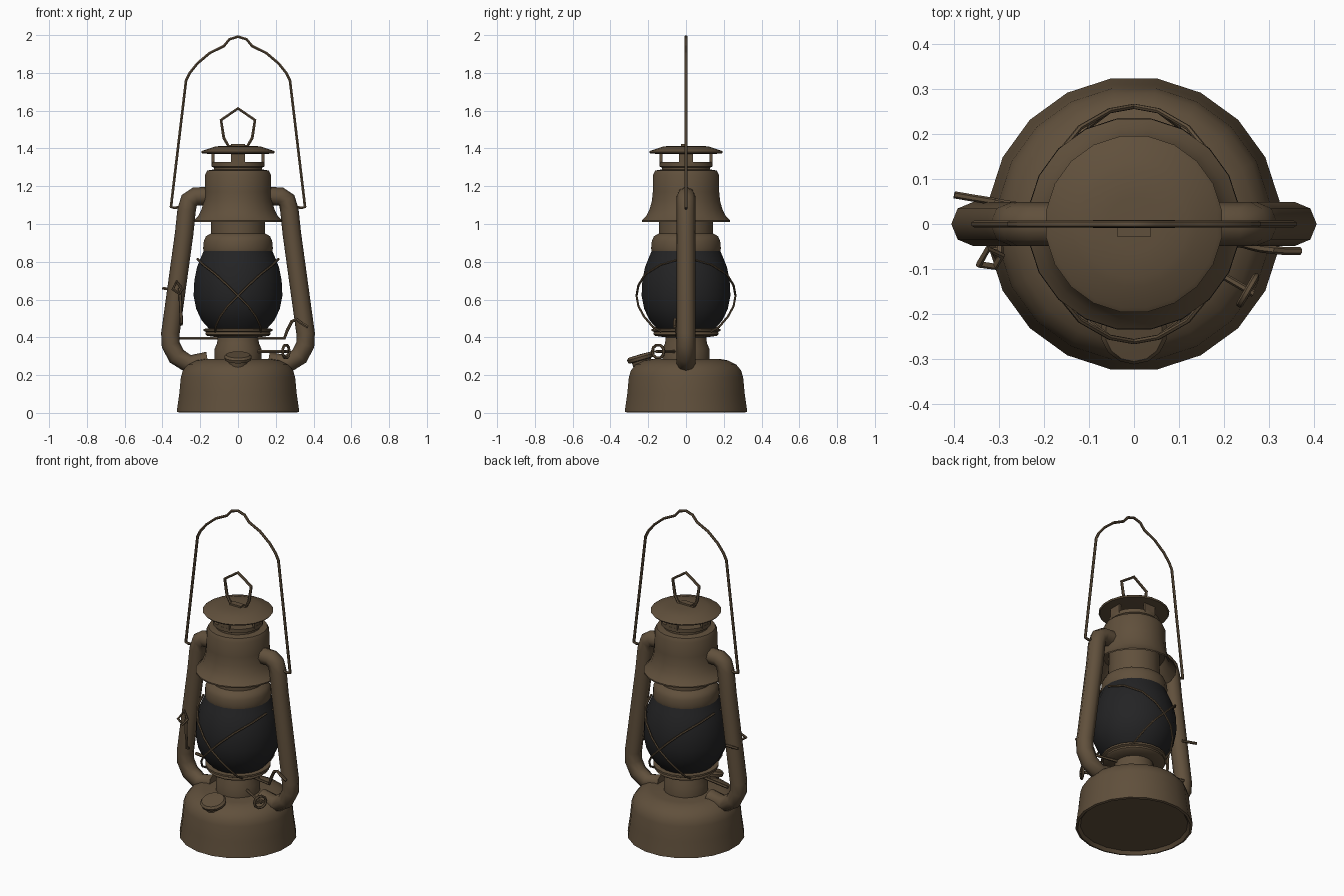
import bpy, bmesh, math
from mathutils import Vector, Matrix

if "Cube" in bpy.data.objects:
    bpy.data.objects.remove(bpy.data.objects["Cube"])


def make_mat(name, rgb):
    m = bpy.data.materials.new(name)
    m.diffuse_color = (*rgb, 1)
    m.use_nodes = True
    m.node_tree.nodes["Principled BSDF"].inputs["Base Color"].default_value = m.diffuse_color
    return m


BROWN = make_mat("aged_brown_metal", (0.118, 0.080, 0.045))
DARK = make_mat("smoked_glass", (0.017, 0.017, 0.018))


def finish(ob, mat, angle=40):
    ob.data.materials.clear()
    ob.data.materials.append(mat)
    bpy.ops.object.select_all(action='DESELECT')
    ob.select_set(True)
    bpy.context.view_layer.objects.active = ob
    bpy.ops.object.shade_smooth_by_angle(angle=math.radians(angle))
    return ob


def lathe(name, profile, mat=BROWN, n=20, matrix=None):
    """Revolve (radius, z) points around z; radius 0 closes to a pole."""
    bm = bmesh.new()
    rings = []
    for r, z in profile:
        if r == 0:
            rings.append([bm.verts.new((0, 0, z))] * n)
        else:
            rings.append([bm.verts.new((r * math.cos(math.tau * (i + .5) / n),
                                        r * math.sin(math.tau * (i + .5) / n), z)) for i in range(n)])
    for a, b in zip(rings, rings[1:]):
        for i in range(n):
            j = (i + 1) % n
            vs = list(dict.fromkeys((a[i], a[j], b[j], b[i])))
            if len(vs) > 2:
                bm.faces.new(vs)
    bmesh.ops.recalc_face_normals(bm, faces=bm.faces)
    if matrix:
        bm.transform(matrix)
    me = bpy.data.meshes.new(name)
    bm.to_mesh(me)
    bm.free()
    ob = bpy.data.objects.new(name, me)
    bpy.context.collection.objects.link(ob)
    return finish(ob, mat)


def tube(name, pts, r, closed=False, res=1, mat=BROWN):
    """Round bar along a path."""
    cu = bpy.data.curves.new(name, 'CURVE')
    cu.dimensions = '3D'
    cu.bevel_depth = r
    cu.bevel_resolution = res
    cu.use_fill_caps = True
    sp = cu.splines.new('POLY')
    sp.points.add(len(pts) - 1)
    for p, c in zip(sp.points, pts):
        p.co = (*c, 1)
    sp.use_cyclic_u = closed
    ob = bpy.data.objects.new(name, cu)
    bpy.context.collection.objects.link(ob)
    bpy.ops.object.select_all(action='DESELECT')
    ob.select_set(True)
    bpy.context.view_layer.objects.active = ob
    bpy.ops.object.convert(target='MESH')
    return finish(bpy.context.object, mat, 50)


def box(name, loc, size, rot=0):
    bpy.ops.mesh.primitive_cube_add(size=1, location=loc, rotation=(0, 0, rot))
    ob = bpy.context.object
    ob.name = name
    ob.scale = size
    return finish(ob, BROWN)


# fuel tank and burner
lathe("fuel_tank", [(0, .02), (.30, .02), (.315, .002), (.328, .006), (.325, .03), (.315, .10), (.306, .19),
                    (.295, .225), (.27, .255), (.225, .278), (.19, .284), (0, .284)])
lathe("burner", [(.125, .27), (.125, .34), (.112, .37), (.108, .41)])
lathe("globe_gallery", [(0, .40), (.108, .40), (.165, .408), (.175, .416), (.172, .428), (.184, .434),
                        (.184, .445), (.15, .447), (0, .447)])

# glass globe and collar above it
lathe("glass_globe", [(0, .44), (.155, .445), (.195, .49), (.224, .55), (.238, .62), (.234, .70),
                      (.22, .77), (.20, .82), (.182, .862), (0, .87)], DARK)
lathe("globe_collar", [(.15, .855), (.184, .857), (.187, .872), (.183, .91), (.172, .935), (.145, .95),
                       (.142, 1.16)])

# flared hood, open underneath
lathe("hood", [(.142, 1.10), (.172, 1.095), (.195, 1.05), (.228, 1.018), (.237, 1.010), (.237, 1.018),
               (.215, 1.04), (.196, 1.075), (.183, 1.12), (.178, 1.17), (.176, 1.26), (.165, 1.283),
               (.135, 1.288), (0, 1.288)])

# chimney vent with four posts, and its cap
lathe("vent_lower_ring", [(.128, 1.28), (.128, 1.298), (.142, 1.305), (.142, 1.328), (.12, 1.328), (0, 1.32)])
for k in range(4):
    a = k * math.pi / 2
    box("vent_post", (.132 * math.cos(a), .132 * math.sin(a), 1.348), (.014, .075, .06), a)
lathe("chimney_cap", [(0, 1.372), (.14, 1.370), (.192, 1.374), (.198, 1.382), (.188, 1.389), (.14, 1.404),
                      (.12, 1.411), (.06, 1.414), (0, 1.414)])
box("lift_ring_hinge", (0, -.01, 1.416), (.075, .035, .016))
tube("lift_ring", [(x, 0, z) for x, z in [(-.05, 1.412), (-.075, 1.455), (-.09, 1.55), (0, 1.612),
                                          (.09, 1.55), (.075, 1.455), (.05, 1.412)]], .009, True)

# side air tubes and the hinges of the bail
for s in (-1, 1):
    tube("air_tube", [(s * x, 0, z) for x, z in [(.15, 1.148), (.225, 1.146), (.258, 1.125), (.272, 1.075),
                                                 (.285, .95), (.358, .42), (.356, .36), (.325, .30),
                                                 (.26, .258), (.16, .275)]], .049, res=2)
    tube("bail_hook", [(s * .27, 0, 1.10), (s * .335, 0, 1.085), (s * .355, 0, 1.09), (s * .35, 0, 1.12)], .008)

# carrying bail
half = [(.355, 1.09), (.275, 1.76), (.255, 1.80), (.215, 1.85), (.15, 1.905), (.075, 1.942), (.045, 1.978)]
tube("carrying_bail", [(-x, 0, z) for x, z in half] + [(0, 0, 1.992)] +
     [(x, 0, z) for x, z in reversed(half)], .008)

# crossed guard wires, front and back
for f in (-1, 1):
    for s in (-1, 1):
        tube("guard_wire", [(s * x, f * y, z) for x, y, z in
                            [(-.215, .03, .815), (-.185, .135, .785), (-.12, .215, .735), (-.055, .252, .675),
                             (0, .262, .62), (.055, .252, .565), (.095, .222, .51), (.12, .175, .455),
                             (.12, .13, .43)]], .006)

# filler cap, tilted forward
lathe("filler_cap", [(0, -.05), (.05, -.05), (.052, -.008), (.07, -.004), (.074, .012), (.064, .024), (0, .026)],
      n=14, matrix=Matrix.Translation((0, -.238, .285)) @ Matrix.Rotation(math.radians(16), 4, 'X'))

# wick adjuster: rod and ring wheel
d = Vector((.86, -.5, 0))
side = Vector((.5, .86, 0))
tube("wick_rod", [d * .1 + Vector((0, 0, .325)), d * .31 + Vector((0, 0, .325))], .008)
tube("wick_wheel", [d * .295 + side * .036 * math.cos(t * math.tau / 10) +
                    Vector((0, 0, .325 + .036 * math.sin(t * math.tau / 10))) for t in range(10)], .008, True)
tube("wick_wheel_spoke", [d * .295 + side * k * .034 + Vector((0, 0, .325)) for k in (-1, 1)], .006)

# globe lifting lever across the burner
tube("lift_lever", [(-.32, .05, .395), (.245, -.045, .395), (.262, -.05, .44), (.285, -.055, .485),
                    (.31, -.058, .495), (.335, -.06, .475), (.37, -.06, .455)], .009)

# globe latch wire by the left tube
tube("latch_wire", [(-.30, -.05, .47), (-.30, -.07, .48), (-.305, -.07, .60), (-.31, -.06, .66)], .009)
tube("latch_loop", [(-.345, -.09, .655), (-.325, -.055, .695), (-.295, -.07, .655), (-.31, -.095, .63)], .008, True)
tube("latch_pin", [(-.40, .065, .66), (-.36, .058, .655), (-.31, .05, .65)], .008)
